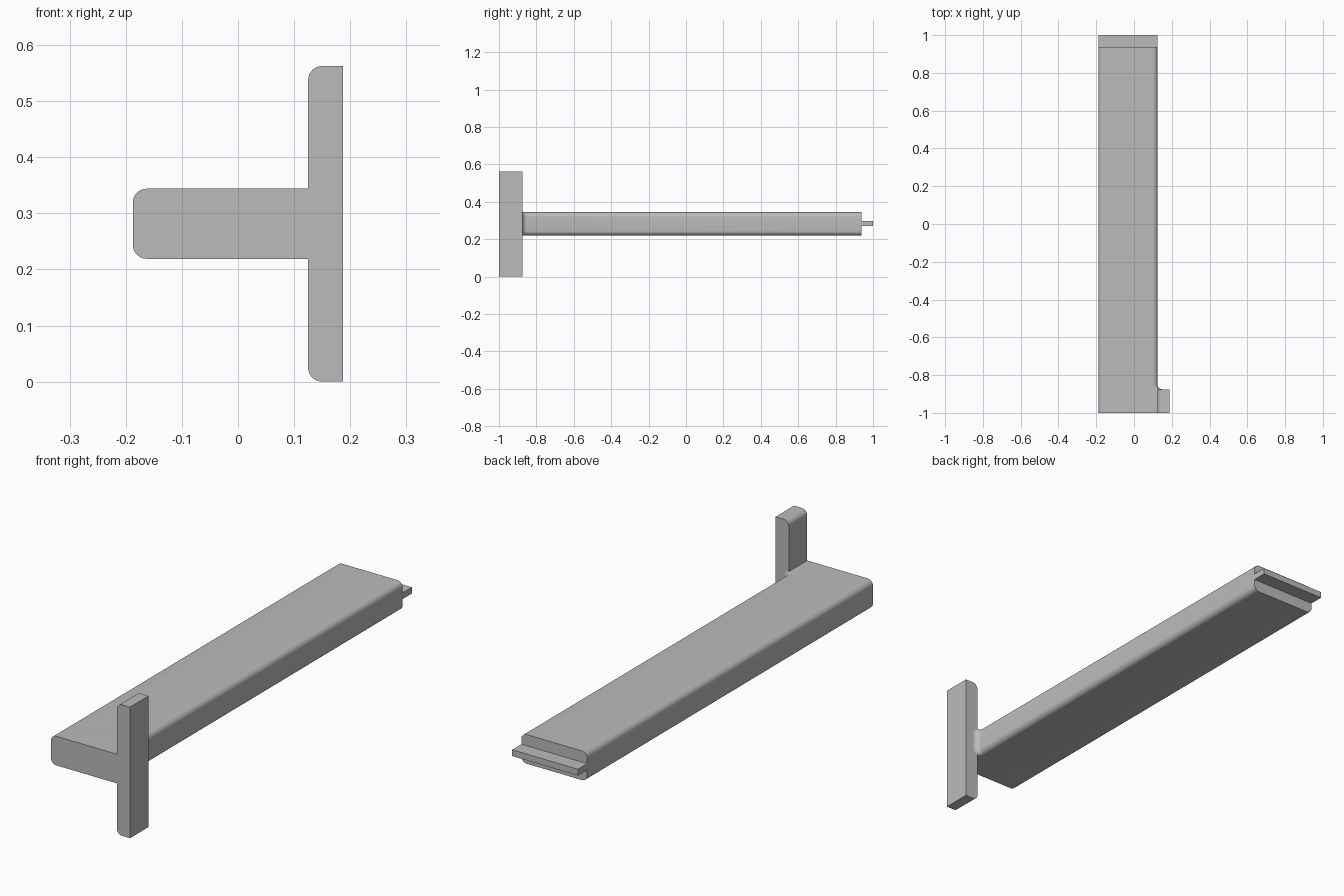
import bpy, bmesh, math

cube = bpy.data.objects.get("Cube")
if cube:
    bpy.data.objects.remove(cube, do_unlink=True)

grey = bpy.data.materials.new("plain grey")
grey.use_nodes = True
colour = (0.5, 0.5, 0.5, 1)
grey.diffuse_color = colour
grey.node_tree.nodes["Principled BSDF"].inputs["Base Color"].default_value = colour

R = 0.025                            # edge radius
LEFT, RIGHT, OUTER = -0.1875, 0.125, 0.1875
LOW, HIGH, TOP = 0.219, 0.344, 0.5625
FRONT, STEP, END, BACK = -1.0, -0.875, 0.9375, 1.0


def rounded(points, steps=8):
    """Replace each (x, z, radius) right-angle corner by an arc."""
    out = []
    for i, (x, z, r) in enumerate(points):
        if not r:
            out.append((x, z))
            continue
        px, pz, _ = points[i - 1]
        nx, nz, _ = points[(i + 1) % len(points)]
        a, b = math.hypot(px - x, pz - z), math.hypot(nx - x, nz - z)
        u = ((px - x) / a, (pz - z) / a)
        v = ((nx - x) / b, (nz - z) / b)
        for k in range(steps + 1):
            t = k / steps * math.pi / 2
            s, c = r * (1 - math.sin(t)), r * (1 - math.cos(t))
            out.append((x + u[0] * s + v[0] * c, z + u[1] * s + v[1] * c))
    return out


def loft(name, rings):
    """Skin matching (profile, y) rings into a closed solid."""
    bm = bmesh.new()
    loops = [[bm.verts.new((x, y, z)) for x, z in prof] for prof, y in rings]
    for a, b in zip(loops, loops[1:]):
        for i in range(len(a)):
            j = (i + 1) % len(a)
            bm.faces.new((a[i], a[j], b[j], b[i]))
    bm.faces.new(loops[0])
    bm.faces.new(loops[-1])
    bmesh.ops.recalc_face_normals(bm, faces=bm.faces)
    mesh = bpy.data.meshes.new(name)
    bm.to_mesh(mesh)
    bm.free()
    mesh.materials.append(grey)
    obj = bpy.data.objects.new(name, mesh)
    bpy.context.collection.objects.link(obj)
    bpy.ops.object.select_all(action="DESELECT")
    obj.select_set(True)
    bpy.context.view_layer.objects.active = obj
    bpy.ops.object.shade_smooth_by_angle(angle=math.radians(30))


def bar_section(right):
    return rounded([(LEFT, LOW, R), (right, LOW, R), (right, HIGH, R), (LEFT, HIGH, R)])


# T-shaped front plate
plate = rounded([
    (LEFT, LOW, R), (RIGHT, LOW, 0), (RIGHT, 0, R), (OUTER, 0, 0),
    (OUTER, TOP, 0), (RIGHT, TOP, R), (RIGHT, HIGH, 0), (LEFT, HIGH, R)])
loft("front_plate", [(plate, FRONT), (plate, STEP)])

# Long rounded bar, flaring into the plate
rings = []
for k in range(9):
    t = k / 8 * math.pi / 2
    rings.append((bar_section(RIGHT + R * (1 - math.sin(t))), STEP + R * (1 - math.cos(t))))
rings.append((bar_section(RIGHT), END))
loft("long_bar", rings)

# Thin tongue at the back end
tongue = [(LEFT, 0.269), (RIGHT, 0.269), (RIGHT, 0.296), (LEFT, 0.296)]
loft("back_tongue", [(tongue, END), (tongue, BACK)])
